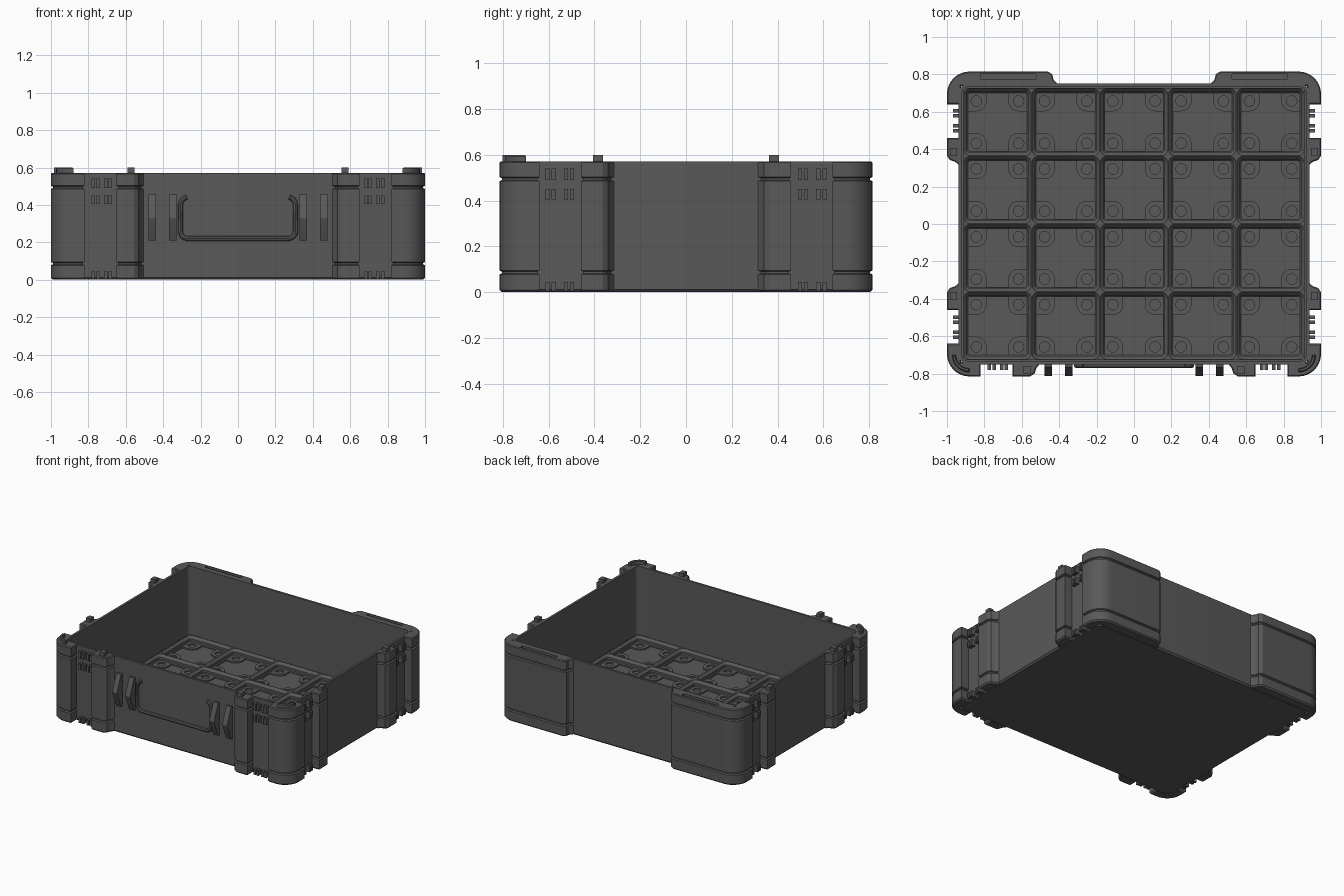
import bpy, bmesh, math
from mathutils import Vector

if "Cube" in bpy.data.objects:
    bpy.data.objects.remove(bpy.data.objects["Cube"])

grey = bpy.data.materials.new("dark grey plastic")
grey.diffuse_color = (0.1, 0.1, 0.1, 1)
grey.use_nodes = True
grey.node_tree.nodes["Principled BSDF"].inputs["Base Color"].default_value = grey.diffuse_color
H = 0.572


def finish(name, bm):
    bmesh.ops.recalc_face_normals(bm, faces=bm.faces)
    me = bpy.data.meshes.new(name)
    bm.to_mesh(me)
    bm.free()
    me.materials.append(grey)
    ob = bpy.data.objects.new(name, me)
    bpy.context.collection.objects.link(ob)
    return ob


def loft(bm, loops):
    """Skin a stack of (2D points, z) loops and cap both ends."""
    rings = [[bm.verts.new((x, y, z)) for x, y in pts] for pts, z in loops]
    n = len(rings[0])
    for a, b in zip(rings, rings[1:]):
        for i in range(n):
            j = (i + 1) % n
            bm.faces.new((a[i], a[j], b[j], b[i]))
    bm.faces.new(rings[0][::-1])
    bm.faces.new(rings[-1])


def arc(cx, cy, r, a0, a1, n=8):
    return [(cx + r * math.cos(math.radians(a0 + (a1 - a0) * i / n)),
             cy + r * math.sin(math.radians(a0 + (a1 - a0) * i / n))) for i in range(n + 1)]


def rounded(hx, hy, r, cx=0, cy=0, n=5):
    pts = []
    for k, (sx, sy) in enumerate(((1, 1), (-1, 1), (-1, -1), (1, -1))):
        pts += arc(cx + sx * (hx - r), cy + sy * (hy - r), r, 90 * k, 90 * k + 90, n)
    return pts


def inset(pts, d):
    """Move every edge of a polygon inward by d."""
    n = len(pts)
    area = sum(pts[i][0] * pts[(i + 1) % n][1] - pts[(i + 1) % n][0] * pts[i][1] for i in range(n))
    s = 1 if area > 0 else -1
    out = []
    for i in range(n):
        p, q, r = Vector(pts[i - 1]), Vector(pts[i]), Vector(pts[(i + 1) % n])
        e, f = (q - p).normalized(), (r - q).normalized()
        m, k = Vector((-e.y, e.x)) * s, Vector((-f.y, f.x)) * s
        v = q + (m + k) * d / max(0.2, 1 + m.dot(k))
        out.append((v.x, v.y))
    return out


def box(bm, x0, x1, y0, y1, z0, z1):
    loft(bm, [([(x0, y0), (x1, y0), (x1, y1), (x0, y1)], z) for z in (z0, z1)])


# Open tub with thin walls
bm = bmesh.new()
loft(bm, [(rounded(0.925, 0.738, 0.04), 0), (rounded(0.937, 0.75, 0.05), 0.012),
          (rounded(0.937, 0.75, 0.05), H), (rounded(0.92, 0.733, 0.035), H),
          (rounded(0.92, 0.733, 0.035), 0.01)])
finish("tub", bm)

# Corner and latch blocks with two horizontal grooves
LEVELS = [(0.01, 0), (0, 0.01), (0, 0.077), (0.01, 0.082), (0.01, 0.09), (0, 0.095),
          (0, 0.485), (0.01, 0.49), (0.01, 0.498), (0, 0.503), (0, 0.566), (0.006, H)]
back_corner = ([(-0.925, 0.64), (-1, 0.64)] + arc(-0.88, 0.695, 0.12, 180, 90) +
               [(-0.46, 0.815), (-0.437, 0.8), (-0.43, 0.77), (-0.41, 0.75),
                (-0.41, 0.738), (-0.925, 0.738)])
front_corner = ([(-0.925, -0.64), (-1, -0.64)] + arc(-0.88, -0.695, 0.12, 180, 270) +
                [(-0.82, -0.815), (-0.82, -0.738), (-0.925, -0.738)])
front_latch = [(-0.65, -0.738), (-0.65, -0.815), (-0.555, -0.815), (-0.532, -0.8),
               (-0.522, -0.77), (-0.505, -0.75), (-0.505, -0.738)]
side_latch = [(-0.925, 0.46), (-1, 0.46), (-1, 0.365), (-0.985, 0.342), (-0.955, 0.332),
              (-0.937, 0.315), (-0.925, 0.315)]
blocks = {"back_corner": (back_corner, (1,)), "front_corner": (front_corner, (1,)),
          "front_latch_block": (front_latch, (1,)), "side_latch_block": (side_latch, (1, -1))}
made = {}
for name, (plan, flips) in blocks.items():
    bm = bmesh.new()
    for sx in (1, -1):
        for sy in flips:
            pts = [(sx * x, sy * y) for x, y in plan]
            loft(bm, [(inset(pts, d), z) for d, z in LEVELS])
    made[name] = finish(name, bm)

# Hinge slots in the tops of the back corners
bm = bmesh.new()
for s in (1, -1):
    x0, x1 = sorted((s * 0.82, s * 0.525))
    box(bm, x0, x1, 0.775, 0.803, H - 0.02, H + 0.05)
cutter = finish("slot_cutter", bm)
cutter.hide_render = True
cutter.hide_viewport = True
mod = made["back_corner"].modifiers.new("slots", 'BOOLEAN')
mod.operation, mod.solver, mod.object = 'DIFFERENCE', 'EXACT', cutter

# Stacking pegs and curved ridges on the rim
bm = bmesh.new()
for s in (1, -1):
    box(bm, s * 0.572 - 0.018, s * 0.572 + 0.018, -0.803, -0.76, H - 0.01, 0.6)
    for y in (0.385, -0.385):
        box(bm, s * 0.965 - 0.018, s * 0.965 + 0.018, y - 0.022, y + 0.022, H - 0.01, 0.6)
    ridge = arc(-0.88, -0.7, 0.092, 180, 270) + arc(-0.88, -0.7, 0.072, 270, 180)
    ridge = [(s * x, y) for x, y in ridge]
    loft(bm, [(ridge, H - 0.01), (ridge, 0.594), (inset(ridge, 0.005), 0.6)])
finish("rim_pegs", bm)

# Paired clip ribs inside the latch channels
bm = bmesh.new()
for z0, z1 in ((0.005, 0.045), (0.405, 0.45), (0.49, 0.54)):
    for s in (1, -1):
        for c in (-0.773, -0.748, -0.708, -0.683):
            box(bm, s * c - 0.009, s * c + 0.009, -0.78, -0.74, z0, z1)
        for t in (1, -1):
            for c in (0.605, 0.578, 0.525, 0.498):
                x0, x1 = sorted((s * 0.968, s * 0.93))
                box(bm, x0, x1, t * c - 0.009, t * c + 0.009, z0, z1)
finish("channel_ribs", bm)

# Floor grid: 5 x 4 stepped rounded cells
P, Q = 0.365, 0.363
cells = [(P * (i - 2), Q * (j - 1.5)) for i in range(5) for j in range(4)]
bm = bmesh.new()
for cx, cy in cells:
    def cell(d, r):
        return rounded(P / 2 - d, Q / 2 - d, r, cx, cy, 4)
    loft(bm, [(cell(0, 0.0005), 0.005), (cell(0, 0.0005), 0.06), (cell(0.002, 0.034), 0.06),
              (cell(0.0187, 0.018), 0.042), (cell(0.0187, 0.018), 0.026),
              (cell(0.0247, 0.012), 0.02), (cell(0.0247, 0.012), 0.0105)])
finish("floor_grid", bm)

# Corner tabs with round magnet holes in every cell
cu = bpy.data.curves.new("magnet_tabs", 'CURVE')
cu.dimensions, cu.fill_mode, cu.extrude = '2D', 'BOTH', 0.0055


def add_spline(pts):
    sp = cu.splines.new('POLY')
    sp.points.add(len(pts) - 1)
    for p, (x, y) in zip(sp.points, pts):
        p.co = (x, y, 0, 1)
    sp.use_cyclic_u = True


for cx, cy in cells:
    for sx in (1, -1):
        for sy in (1, -1):
            tab = [(0.16, 0.16), (0.058, 0.16)] + arc(0.113, 0.113, 0.055, 180, 270) + [(0.16, 0.058)]
            add_spline([(cx + sx * x, cy + sy * y) for x, y in tab])
            add_spline(arc(cx + sx * 0.113, cy + sy * 0.113, 0.028, 0, 345, 23))


def curve_to_mesh(name, curve, loc=(0, 0, 0)):
    tmp = bpy.data.objects.new("temp", curve)
    bpy.context.collection.objects.link(tmp)
    bpy.context.view_layer.update()
    dg = bpy.context.evaluated_depsgraph_get()
    me = bpy.data.meshes.new_from_object(tmp.evaluated_get(dg))
    bpy.data.objects.remove(tmp)
    bm = bmesh.new()
    bm.from_mesh(me)
    bmesh.ops.remove_doubles(bm, verts=bm.verts, dist=1e-5)
    ob = finish(name, bm)
    ob.location = loc


curve_to_mesh("magnet_tabs", cu, (0, 0, 0.0148))

# Carry handle: a U shaped bar on the front wall
cu = bpy.data.curves.new("handle", 'CURVE')
cu.dimensions, cu.bevel_depth, cu.bevel_resolution, cu.use_fill_caps = '3D', 0.013, 2, True
half = arc(0.265, 0.4, 0.042, 80, 0, 5) + arc(0.268, 0.26, 0.04, 0, -90, 6)
path = half + [(-x, z) for x, z in reversed(half)]
sp = cu.splines.new('POLY')
sp.points.add(len(path) - 1)
for p, (x, z) in zip(sp.points, path):
    p.co = (x, -0.758, z, 1)
curve_to_mesh("handle", cu)

# Wedge shaped handle fins
bm = bmesh.new()
fin = [(-0.74, 0.21), (-0.765, 0.21), (-0.805, 0.305), (-0.812, 0.33), (-0.805, 0.355),
       (-0.765, 0.455), (-0.74, 0.455)]
for c in (-0.458, -0.35, 0.35, 0.458):
    sides = [[bm.verts.new((c + d, y, z)) for y, z in fin] for d in (-0.02, 0.02)]
    for i in range(len(fin)):
        bm.faces.new((sides[0][i - 1], sides[0][i], sides[1][i], sides[1][i - 1]))
    bm.faces.new(sides[0])
    bm.faces.new(sides[1])
finish("handle_fins", bm)

# Smooth the round parts and keep the edges sharp
for ob in bpy.context.scene.objects:
    if ob != cutter:
        ob.select_set(True)
        bpy.context.view_layer.objects.active = ob
bpy.ops.object.shade_smooth_by_angle(angle=math.radians(30))
